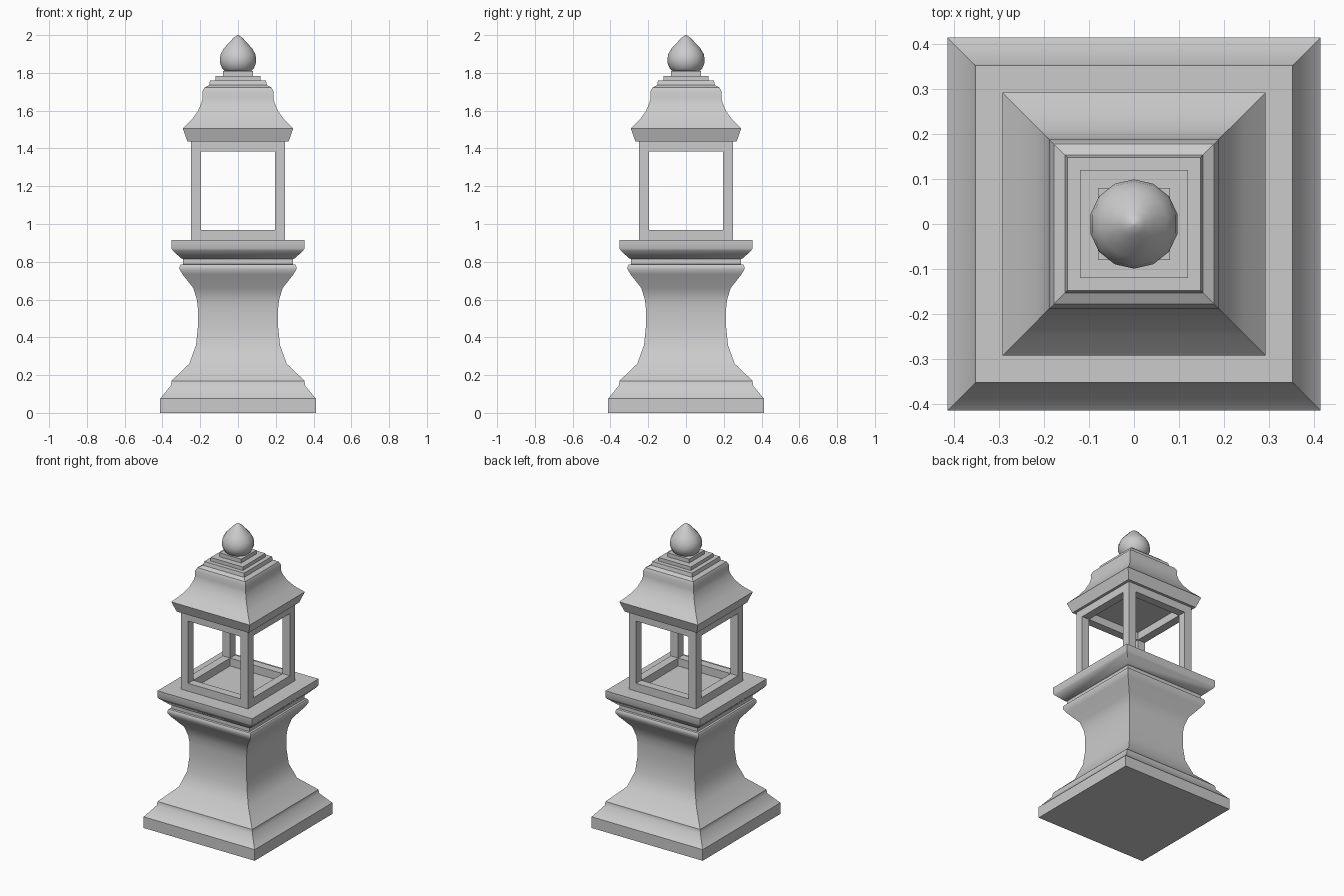
import bpy, bmesh, math

if "Cube" in bpy.data.objects:
    bpy.data.objects.remove(bpy.data.objects["Cube"])


def loft(name, profile, sides, smooth=35):
    """Stack rings of a regular polygon; sides=4 gives squares of the given half-width."""
    bm = bmesh.new()
    k = math.sqrt(2) if sides == 4 else 1.0
    rings = []
    for r, z in profile:
        ring = []
        for i in range(sides):
            a = 2 * math.pi * (i + 0.5) / sides
            ring.append(bm.verts.new((k * r * math.cos(a), k * r * math.sin(a), z)))
        rings.append(ring)
    for a, b in zip(rings, rings[1:]):
        for i in range(sides):
            j = (i + 1) % sides
            bm.faces.new((a[i], a[j], b[j], b[i]))
    bm.faces.new(rings[0][::-1])
    bm.faces.new(rings[-1])
    return finish(name, bm, smooth)


def finish(name, bm, smooth=None):
    me = bpy.data.meshes.new(name)
    bmesh.ops.recalc_face_normals(bm, faces=bm.faces)
    bm.to_mesh(me)
    bm.free()
    ob = bpy.data.objects.new(name, me)
    bpy.context.collection.objects.link(ob)
    if smooth:
        bpy.ops.object.select_all(action='DESELECT')
        ob.select_set(True)
        bpy.context.view_layer.objects.active = ob
        bpy.ops.object.shade_smooth_by_angle(angle=math.radians(smooth))
    return ob


def box(name, x0, x1, y0, y1, z0, z1):
    bm = bmesh.new()
    bmesh.ops.create_cube(bm, size=1)
    for v in bm.verts:
        v.co = ((x0 + x1) / 2 + v.co.x * (x1 - x0),
                (y0 + y1) / 2 + v.co.y * (y1 - y0),
                (z0 + z1) / 2 + v.co.z * (z1 - z0))
    return finish(name, bm)


# Flared pedestal with moulded foot and cap
loft("pedestal", [
    (0.414, 0), (0.414, 0.075), (0.408, 0.08), (0.355, 0.145), (0.352, 0.17),
    (0.258, 0.26), (0.222, 0.36), (0.212, 0.46), (0.212, 0.55), (0.218, 0.60),
    (0.236, 0.66), (0.295, 0.735), (0.309, 0.76), (0.309, 0.775), (0.303, 0.785),
    (0.290, 0.787), (0.290, 0.815), (0.302, 0.818), (0.345, 0.86), (0.352, 0.87),
    (0.352, 0.914)], 4)

# Open lantern: corner posts
P, Q = 0.25, 0.195
for sx in (-1, 1):
    for sy in (-1, 1):
        xs, ys = sorted((sx * P, sx * Q)), sorted((sy * P, sy * Q))
        box("corner_post", *xs, *ys, 0.91, 1.44)

# Bottom and top rails on all four sides
for label, z0, z1 in (("bottom_rail", 0.91, 0.967), ("top_rail", 1.385, 1.44)):
    for s in (-1, 1):
        a, b = sorted((s * P, s * Q))
        box(label, -Q, Q, a, b, z0, z1)
        box(label, a, b, -Q, Q, z0, z1)

# Concave roof
loft("roof", [
    (0.268, 1.437), (0.292, 1.505), (0.245, 1.552), (0.212, 1.598), (0.194, 1.64),
    (0.187, 1.67), (0.188, 1.70), (0.178, 1.722), (0.153, 1.735), (0.148, 1.76)], 4)

# Stepped plinths under the finial
loft("finial_step_lower", [(0.12, 1.755), (0.12, 1.784)], 4)
loft("finial_step_upper", [(0.08, 1.78), (0.08, 1.81)], 4)

# Bud-shaped finial
loft("finial", [
    (0.065, 1.805), (0.085, 1.822), (0.097, 1.85), (0.099, 1.872), (0.094, 1.9),
    (0.075, 1.932), (0.046, 1.962), (0.025, 1.985), (0.003, 2.0)], 14, 50)
